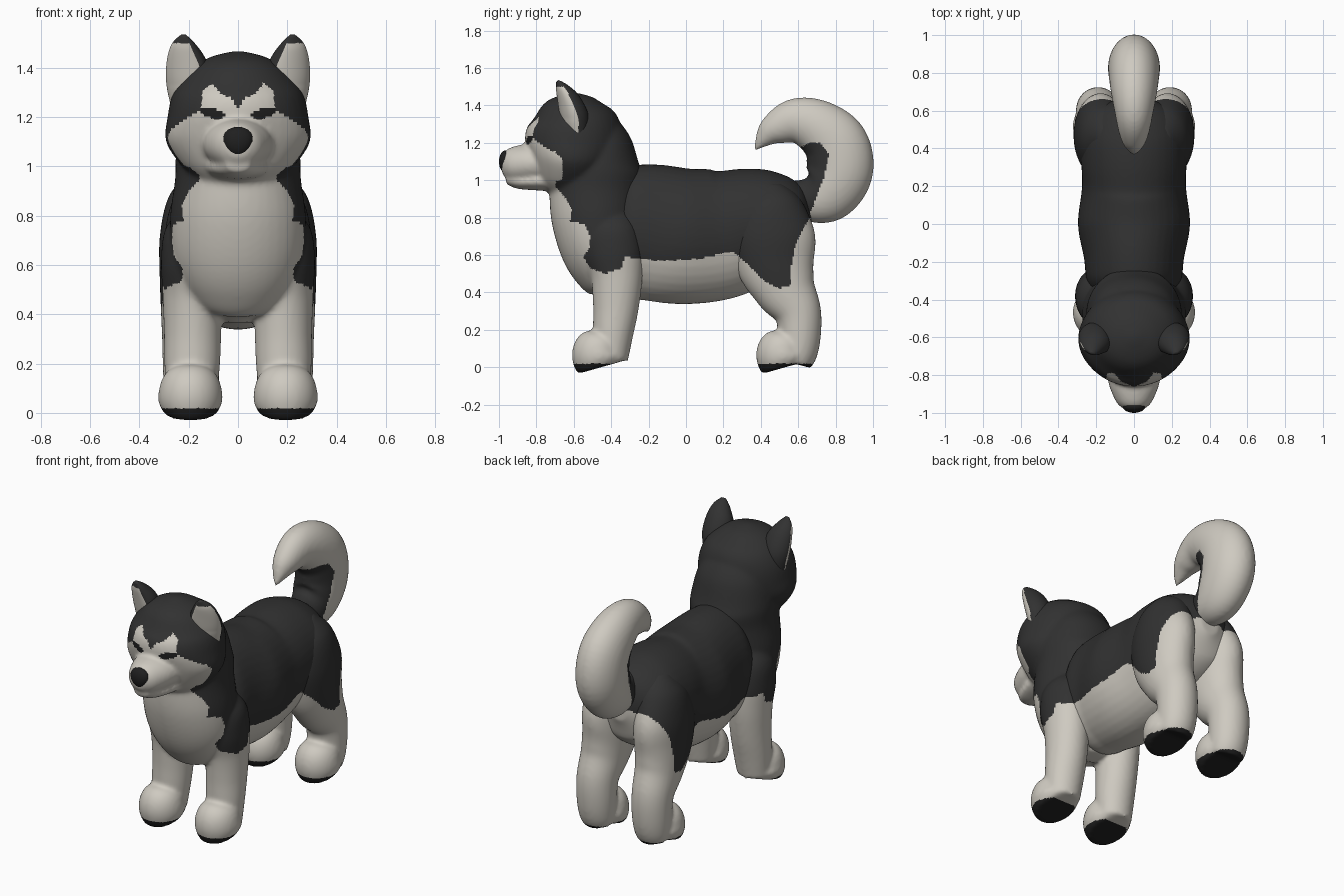
import bpy, bmesh, math
from mathutils import Vector

if "Cube" in bpy.data.objects:
    bpy.data.objects.remove(bpy.data.objects["Cube"], do_unlink=True)


def material(name, colour):
    mat = bpy.data.materials.new(name)
    mat.use_nodes = True
    mat.diffuse_color = (*colour, 1)
    mat.node_tree.nodes["Principled BSDF"].inputs["Base Color"].default_value = (*colour, 1)
    return mat


PALETTE = [material("cream fur", (0.62, 0.59, 0.53)),
           material("charcoal fur", (0.031, 0.031, 0.031)),
           material("black skin", (0.014, 0.014, 0.014))]
CREAM, CHARCOAL, BLACK = range(3)


def spline(rings, steps):
    """Catmull-Rom interpolation through rows of numbers."""
    out = []
    last = len(rings) - 1
    for i in range(last):
        a, b, c, d = (rings[min(max(i + k, 0), last)] for k in (-1, 0, 1, 2))
        for s in range(steps):
            t = s / steps
            out.append([q + t / 2 * (r - p + t * (2 * p - 5 * q + 4 * r - w
                        + t * (3 * (q - r) + w - p)))
                        for p, q, r, w in zip(a, b, c, d)])
    return out + [list(rings[-1])]


def loft(bm, rings, side=1, steps=6, seg=40):
    """Skin oval rings (x, y, z, half width in x, half depth across the path)."""
    rows = spline(rings, steps)
    loops = []
    for i, (x, y, z, rx, r) in enumerate(rows):
        p, n = rows[max(i - 1, 0)], rows[min(i + 1, len(rows) - 1)]
        along = Vector((0, n[1] - p[1], n[2] - p[2])).normalized()
        across = Vector((0, -along.z, along.y))
        loop = []
        for k in range(seg):
            a = math.tau * k / seg
            co = Vector((x + max(rx, 0.004) * math.cos(a), y, z)) \
                + across * max(r, 0.004) * math.sin(a)
            co.x *= side
            loop.append(bm.verts.new(co))
        loops.append(loop)
    for a, b in zip(loops, loops[1:]):
        for k in range(seg):
            j = (k + 1) % seg
            bm.faces.new((a[k], a[j], b[j], b[k]))
    bm.faces.new(loops[0])
    bm.faces.new(loops[-1])


def centred(rings):
    """Add x = 0 to rings on the middle plane."""
    return [(0, *r) for r in rings]


def inside(poly, u, v):
    hit = False
    for (a, b), (c, d) in zip(poly, poly[1:] + poly[:1]):
        if (b > v) != (d > v) and u < a + (v - b) * (c - a) / (d - b):
            hit = not hit
    return hit


def build(name, bm, rule, voxel=0.0115):
    """Make the object, fuse its pieces softly, then colour faces by the rule."""
    bmesh.ops.recalc_face_normals(bm, faces=bm.faces)
    mesh = bpy.data.meshes.new(name)
    bm.to_mesh(mesh)
    bm.free()
    ob = bpy.data.objects.new(name, mesh)
    bpy.context.scene.collection.objects.link(ob)
    if voxel:
        fuse = ob.modifiers.new("fuse", "REMESH")
        fuse.mode, fuse.voxel_size = "VOXEL", voxel
        soft = ob.modifiers.new("soften", "SMOOTH")
        soft.factor, soft.iterations = 0.5, 8
        graph = bpy.context.evaluated_depsgraph_get()
        ob.data = bpy.data.meshes.new_from_object(ob.evaluated_get(graph))
        ob.modifiers.clear()
        ob.data.name = name
    ob.data.materials.clear()
    for mat in PALETTE:
        ob.data.materials.append(mat)
    for f in ob.data.polygons:
        f.material_index = rule(f.center, f.normal)
        f.use_smooth = True
    return ob


# Coat markings: saddle outline seen from the side (y, z), face mask from the front (x, z)
SADDLE = [(.66, .8), (.61, .71), (.58, .63), (.56, .53), (.56, .44), (.5, .42), (.42, .46),
          (.33, .55), (.25, .62), (.07, .58), (-.14, .57), (-.33, .59), (-.345, .53),
          (-.43, .5), (-.51, .53), (-.55, .59), (-.515, .64), (-.515, .7), (-.54, .765),
          (-.62, .78), (-.61, .845), (-.64, .9), (-.7, .97), (-.69, 1), (-1.1, 1),
          (-1.1, 1.6), (.8, 1.6), (.8, .8)]
MASK = [(-.01, 1.23), (.01, 1.24), (.03, 1.28), (.065, 1.29), (.105, 1.335), (.145, 1.305),
        (.15, 1.23), (.21, 1.195), (.27, 1.15), (.31, 1.07), (.27, .9), (-.01, .9)]
TAIL_BASE = [(.6, 1.17), (.66, 1.2), (.72, 1.2), (.765, 1.14), (.74, 1.02), (.65, .79),
             (.4, .79), (.4, 1.1)]


def coat(c, n):
    x = abs(c.x)
    if c.z < 0.02:
        return BLACK
    if c.y < -.66 and c.z > 1:
        eye = ((x - .103) / .05) ** 2 + ((c.z - 1.195 - .18 * x) / .02) ** 2 < 1
        if eye and c.y < -.72:
            return BLACK
        if inside(MASK, x, c.z):
            return CREAM
    if c.z < .75 and x < .17:
        return CREAM
    return CHARCOAL if inside(SADDLE, c.y, c.z) else CREAM


def tail_coat(c, n):
    return CHARCOAL if inside(TAIL_BASE, c.y, c.z) else CREAM


def paw(bm, x, y, side):
    loft(bm, [(x, y + .01, 0, .105, .125), (x, y, .04, .128, .14), (x, y, .09, .128, .138),
              (x, y + .03, .145, .105, .1), (x, y + .05, .18, .05, .04)], side)


# Head, neck, chest and front legs
bm = bmesh.new()
chest = [(-.36, .37, .06, .05), (-.37, .43, .15, .13), (-.41, .52, .225, .185),
         (-.455, .65, .268, .22), (-.475, .8, .275, .245), (-.48, .95, .255, .25),
         (-.475, 1.07, .25, .245), (-.455, 1.2, .215, .175), (-.46, 1.31, .15, .1)]
skull = [(-.62, .92, .13, .1), (-.62, 1, .225, .175), (-.61, 1.1, .292, .225),
         (-.6, 1.2, .286, .262), (-.595, 1.3, .262, .245), (-.6, 1.385, .2, .185),
         (-.6, 1.44, .12, .11), (-.6, 1.467, .02, .02)]
muzzle = [(-.68, 1.09, .15, .11), (-.82, 1.09, .14, .105), (-.9, 1.085, .115, .1),
          (-.955, 1.085, .085, .082), (-.985, 1.085, .045, .045)]
jaw = [(-.7, 1, .14, .06), (-.82, .995, .115, .048), (-.9, .995, .085, .04),
       (-.96, 1.005, .045, .025)]
front_leg = [(.15, -.4, .85, .06, .08), (.185, -.395, .75, .108, .135),
             (.188, -.385, .62, .124, .155), (.186, -.37, .48, .12, .138),
             (.184, -.375, .32, .116, .122), (.186, -.39, .18, .112, .108),
             (.19, -.4, .04, .1, .09)]
for piece in (chest, skull, muzzle, jaw):
    loft(bm, centred(piece))
for side in (1, -1):
    loft(bm, front_leg, side)
    paw(bm, .193, -.465, side)
build("head_chest_and_front_legs", bm, coat)

# Torso
bm = bmesh.new()
torso = [(-.38, .72, .2, .28), (-.3, .72, .25, .35), (-.18, .72, .265, .365),
         (0, .70, .297, .363), (.2, .715, .275, .348), (.35, .76, .28, .308),
         (.5, .78, .272, .268), (.61, .79, .2, .195), (.67, .79, .06, .07)]
loft(bm, centred(torso))
build("torso", bm, coat)

# Hind legs
hind_leg = [(.13, .45, .98, .06, .06), (.155, .46, .88, .125, .16), (.175, .465, .72, .142, .222),
            (.178, .48, .56, .14, .212), (.185, .53, .42, .128, .168), (.19, .595, .3, .118, .128),
            (.19, .607, .18, .115, .115), (.19, .595, .08, .11, .108), (.19, .58, .02, .1, .09)]
for side, label in ((1, "left"), (-1, "right")):
    bm = bmesh.new()
    loft(bm, hind_leg, side)
    paw(bm, .193, .52, side)
    build("hind_leg_" + label, bm, coat)

# Curled tail
bm = bmesh.new()
tail = [(.53, .93, .06, .07), (.65, .9, .1, .12), (.75, .935, .125, .165),
        (.822, 1.05, .137, .178), (.8, 1.19, .135, .175), (.7, 1.285, .122, .148),
        (.58, 1.315, .1, .122), (.47, 1.27, .075, .085), (.41, 1.215, .042, .045),
        (.37, 1.16, .006, .006)]
loft(bm, centred(tail))
build("tail", bm, tail_coat)

# Ears, with a flattened pale inner face under a dark rim
ear = [(.2, -.58, 1.23, .07, .06), (.208, -.605, 1.33, .088, .085),
       (.21, -.635, 1.42, .084, .072), (.222, -.67, 1.49, .052, .042),
       (.222, -.69, 1.53, .014, .012)]
for side, label in ((1, "left"), (-1, "right")):
    facing = Vector((.45 * side, -.89, 0))

    def ear_coat(c, n, facing=facing):
        inner = n.dot(facing) > .3 and c.z < 1.5 and abs(c.x) > .14 + (c.z - 1.36) * .4
        return CREAM if inner else CHARCOAL

    bm = bmesh.new()
    loft(bm, ear, side, steps=10, seg=48)
    for v in bm.verts:
        core = Vector((.21 * side, -.6 - max(v.co.z - 1.33, 0) * .42, v.co.z))
        depth = (v.co - core).dot(facing)
        if depth > 0:
            v.co -= facing * depth * .35
    build("ear_" + label, bm, ear_coat, voxel=0)

# Nose
bm = bmesh.new()
bmesh.ops.create_uvsphere(bm, u_segments=24, v_segments=16, radius=1)
for v in bm.verts:
    taper = 1 + .15 * v.co.z
    v.co = Vector((v.co.x * .06 * taper, v.co.y * .035 - .965, v.co.z * .06 + 1.1))
build("nose", bm, lambda c, n: BLACK, voxel=0)
